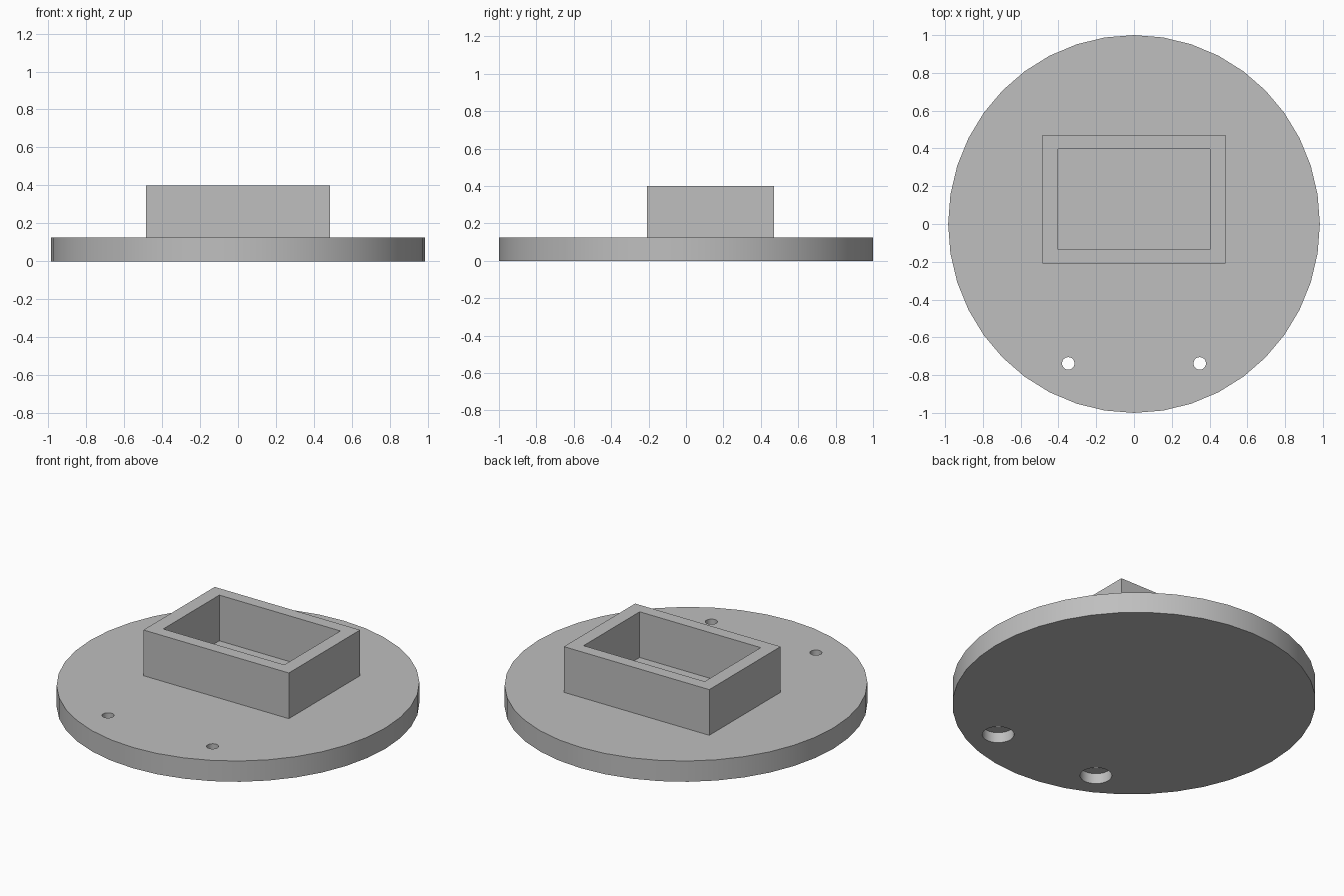
import bpy
import bmesh
from mathutils import Matrix

cube = bpy.data.objects.get("Cube")
if cube:
    bpy.data.objects.remove(cube, do_unlink=True)

PLATE_TOP = 0.125
FRAME_TOP = 0.40

grey = bpy.data.materials.new("plain grey")
grey.use_nodes = True
colour = (0.52, 0.52, 0.52, 1)
grey.diffuse_color = colour
grey.node_tree.nodes["Principled BSDF"].inputs["Base Color"].default_value = colour


def add_object(name, bm):
    bmesh.ops.recalc_face_normals(bm, faces=bm.faces)
    mesh = bpy.data.meshes.new(name)
    bm.to_mesh(mesh)
    bm.free()
    mesh.materials.append(grey)
    obj = bpy.data.objects.new(name, mesh)
    bpy.context.collection.objects.link(obj)
    return obj


def cylinder(name, sides, rx, ry, x, y, z0, z1):
    bm = bmesh.new()
    place = Matrix.Translation((x, y, (z0 + z1) / 2)) @ Matrix.Diagonal((rx, ry, 1, 1))
    bmesh.ops.create_cone(bm, cap_ends=True, segments=sides, radius1=1, radius2=1,
                          depth=z1 - z0, matrix=place)
    return add_object(name, bm)


def select_only(obj):
    bpy.ops.object.select_all(action='DESELECT')
    obj.select_set(True)
    bpy.context.view_layer.objects.active = obj


def cut(obj, cutter):
    mod = obj.modifiers.new("cut", 'BOOLEAN')
    mod.operation = 'DIFFERENCE'
    mod.solver = 'EXACT'
    mod.object = cutter
    select_only(obj)
    bpy.ops.object.modifier_apply(modifier=mod.name)
    bpy.data.objects.remove(cutter, do_unlink=True)


# Round base plate, very slightly narrower across than deep
plate = cylinder("base_plate", 40, 0.984, 1.0, 0, 0, 0, PLATE_TOP)

# Two screw holes, each with a wide counterbore underneath
for side in (-1, 1):
    x, y = side * 0.348, -0.738
    cut(plate, cylinder("counterbore_cutter", 32, 0.087, 0.087, x, y, -0.1, 0.0625))
    cut(plate, cylinder("screw_hole_cutter", 32, 0.033, 0.033, x, y, -0.1, 0.3))

# Open rectangular frame, its profile swept as four linked rectangles
outer = (-0.484, 0.484, -0.208, 0.47)
inner = (-0.403, 0.403, -0.135, 0.398)
bm = bmesh.new()
rings = []
for (x0, x1, y0, y1), z in ((outer, PLATE_TOP), (outer, FRAME_TOP),
                            (inner, FRAME_TOP), (inner, PLATE_TOP)):
    rings.append([bm.verts.new((x, y, z))
                  for x, y in ((x0, y0), (x1, y0), (x1, y1), (x0, y1))])
for a, b in zip(rings, rings[1:]):
    for i in range(4):
        j = (i + 1) % 4
        bm.faces.new((a[i], a[j], b[j], b[i]))
add_object("rectangular_frame", bm)

# Round walls shade smoothly while rims stay crisp
select_only(plate)
bpy.ops.object.shade_smooth_by_angle()
